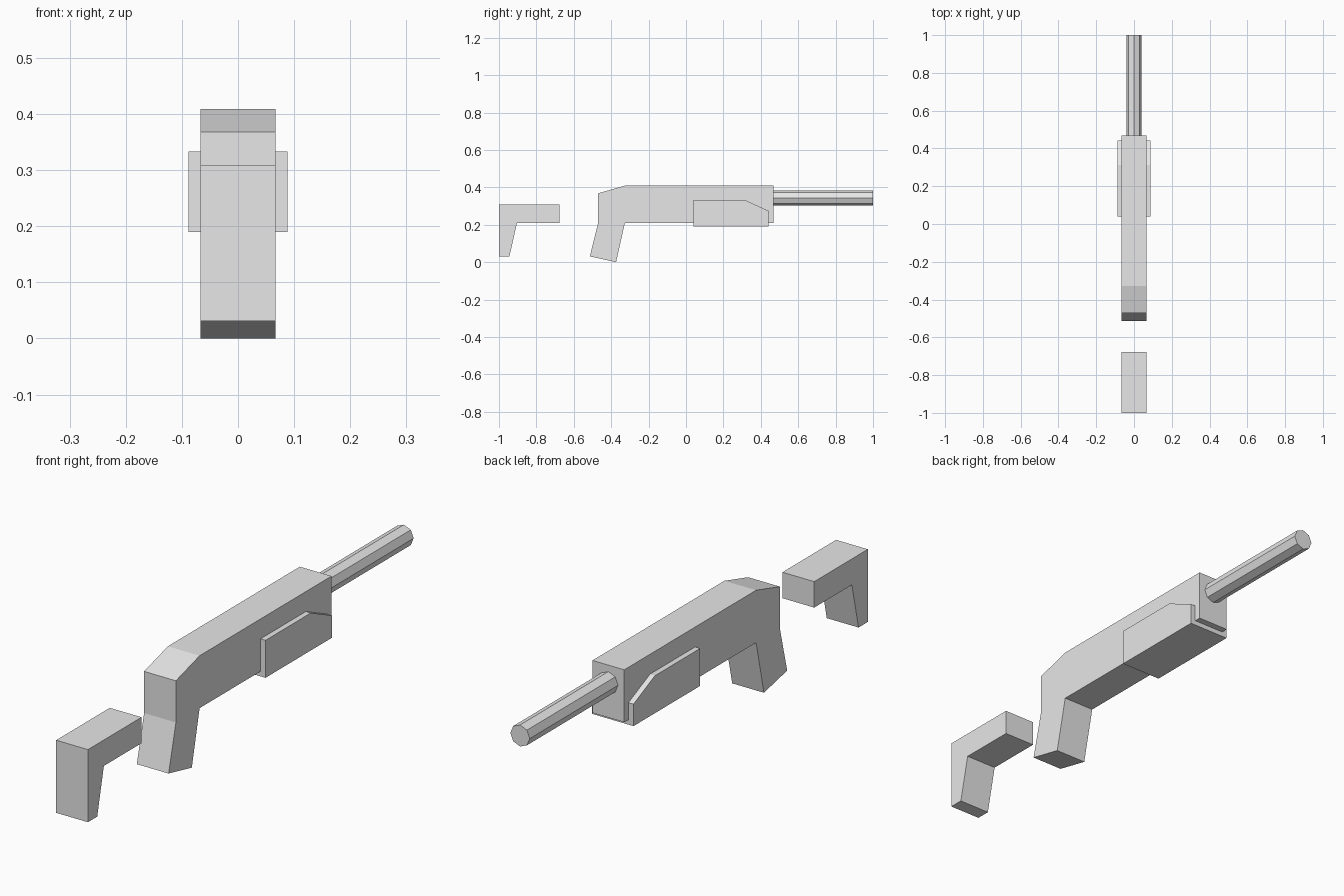
import bpy
import bmesh
import math

cube = bpy.data.objects.get("Cube")
if cube:
    bpy.data.objects.remove(cube, do_unlink=True)

# One plain grey for every part
GREY = (0.8, 0.8, 0.8, 1)
grey = bpy.data.materials.new("light_grey")
grey.diffuse_color = GREY
grey.use_nodes = True
grey.node_tree.nodes["Principled BSDF"].inputs["Base Color"].default_value = GREY


def extrude_profile(name, profile, half_width):
    """Solid made from a (y, z) outline, extruded symmetrically along x."""
    bm = bmesh.new()
    face = bm.faces.new([bm.verts.new((-half_width, y, z)) for y, z in profile])
    side = bmesh.ops.extrude_face_region(bm, geom=[face])["geom"]
    moved = [v for v in side if isinstance(v, bmesh.types.BMVert)]
    bmesh.ops.translate(bm, verts=moved, vec=(2 * half_width, 0, 0))
    bmesh.ops.recalc_face_normals(bm, faces=bm.faces)
    mesh = bpy.data.meshes.new(name)
    bm.to_mesh(mesh)
    bm.free()
    mesh.materials.append(grey)
    obj = bpy.data.objects.new(name, mesh)
    bpy.context.collection.objects.link(obj)
    return obj


# Receiver with slanted rear top and raked grip
extrude_profile("receiver_and_grip", [
    (-0.47, 0.368), (-0.327, 0.409), (0.468, 0.409), (0.468, 0.209),
    (-0.327, 0.209), (-0.374, 0.0), (-0.514, 0.031), (-0.47, 0.209)], 0.067)

# Separate shoulder stock behind the receiver
extrude_profile("shoulder_stock", [
    (-1.0, 0.308), (-0.677, 0.308), (-0.677, 0.209),
    (-0.904, 0.209), (-0.944, 0.031), (-1.0, 0.031)], 0.067)

# Wider handguard wrapped around the receiver
extrude_profile("handguard", [
    (0.04, 0.19), (0.442, 0.19), (0.442, 0.274),
    (0.313, 0.333), (0.04, 0.333)], 0.088)

# Eight-sided barrel
start, end = 0.45, 1.0
bpy.ops.mesh.primitive_cylinder_add(
    vertices=8, radius=0.041, depth=end - start,
    location=(0, (start + end) / 2, 0.343), rotation=(math.pi / 2, 0, 0))
barrel = bpy.context.object
barrel.name = "barrel"
barrel.data.materials.append(grey)
